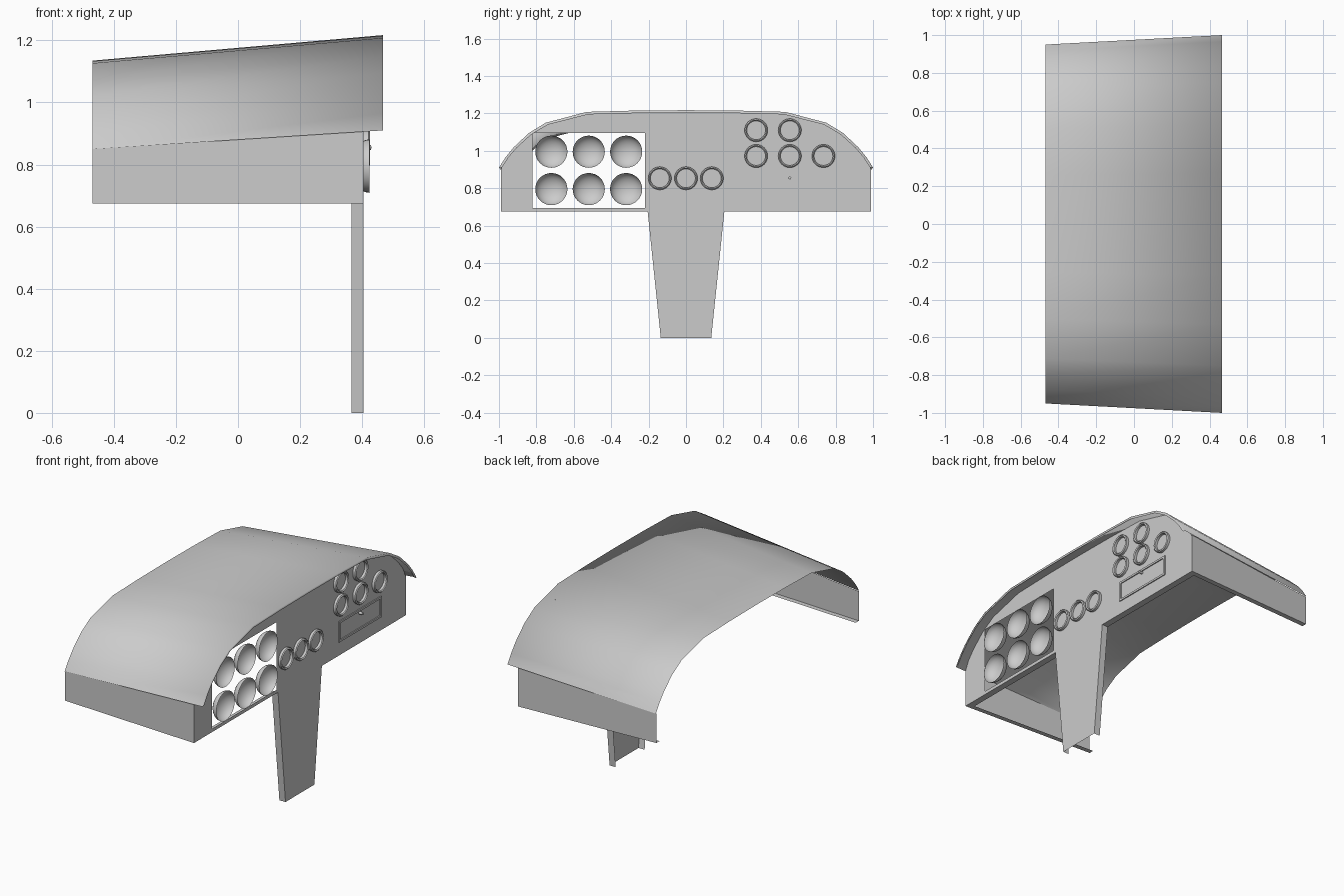
import bpy, bmesh, math
from mathutils import Vector

if "Cube" in bpy.data.objects:
    bpy.data.objects.remove(bpy.data.objects["Cube"])

grey = bpy.data.materials.new("plain grey")
grey.diffuse_color = (0.6, 0.6, 0.6, 1)
grey.use_nodes = True
grey.node_tree.nodes["Principled BSDF"].inputs["Base Color"].default_value = grey.diffuse_color

X_BACK, X_FRONT, X_PANEL, Z_SILL = -0.468, 0.467, 0.405, 0.675


def make(name, verts, faces, smooth=None):
    me = bpy.data.meshes.new(name)
    me.from_pydata([tuple(v) for v in verts], [], faces)
    me.materials.append(grey)
    ob = bpy.data.objects.new(name, me)
    bpy.context.collection.objects.link(ob)
    if smooth == "all":
        for p in me.polygons:
            p.use_smooth = True
    elif smooth:
        bpy.context.view_layer.objects.active = ob
        ob.select_set(True)
        bpy.ops.object.shade_smooth_by_angle(angle=math.radians(smooth))
        ob.select_set(False)
    return ob


def loft(name, rings, smooth=None):
    """Quads between successive open point rows."""
    n = len(rings[0])
    verts = [p for r in rings for p in r]
    faces = [(k * n + i, (k + 1) * n + i, (k + 1) * n + i + 1, k * n + i + 1)
             for k in range(len(rings) - 1) for i in range(n - 1)]
    return make(name, verts, faces, smooth)


def lathe(name, profile, y, z, segs=32, smooth=35):
    """Revolve (x, radius) points about an axis along x."""
    verts, faces, n = [], [], len(profile)
    for s in range(segs):
        a = 2 * math.pi * s / segs
        verts += [(x, y + r * math.cos(a), z + r * math.sin(a)) for x, r in profile]
    for s in range(segs):
        t = (s + 1) % segs
        faces += [(s * n + i, t * n + i, t * n + i + 1, s * n + i + 1) for i in range(n - 1)]
    ob = make(name, verts, faces, None)
    bm = bmesh.new()
    bm.from_mesh(ob.data)
    bmesh.ops.remove_doubles(bm, verts=bm.verts, dist=1e-5)
    bm.to_mesh(ob.data)
    bm.free()
    bpy.context.view_layer.objects.active = ob
    ob.select_set(True)
    bpy.ops.object.shade_smooth_by_angle(angle=math.radians(smooth))
    ob.select_set(False)
    return ob


# arched hood section at the front edge, mirrored across y = 0
half = [(1.0, .91), (.965, .965), (.92, 1.02), (.84, 1.095), (.75, 1.15),
        (.53, 1.208), (.27, 1.215)]
arch = [(-y, z) for y, z in half] + [(0, 1.217)] + half[::-1]


def section(x):
    """Hood section tapering towards the back."""
    t = (X_FRONT - x) / (X_FRONT - X_BACK)
    return [Vector((x, y * (1 - .05 * t), (.91 - .06 * t) + (z - .91) * (1 - .072 * t)))
            for y, z in arch]


# hood with a narrow front lip, fully smooth
lip = [Vector((X_FRONT, y * .985, .91 + (z - .91) * .955)) for y, z in arch]
loft("hood", [section(X_BACK), section(X_FRONT), lip], "all")

# front panel with centre pedestal and a rectangular instrument opening
top = [(p.y, p.z) for p in section(X_PANEL)]
top[0], top[-1] = (-.99, .9), (.99, .9)
outline = top + [(.99, Z_SILL), (.205, Z_SILL), (.135, 0),
                 (-.135, 0), (-.205, Z_SILL), (-.99, Z_SILL)]
opening = [(-.82, .695), (-.22, .695), (-.22, 1.095), (-.82, 1.095)]
# keep the outer top corner of the opening inside the arch
bm = bmesh.new()
for loop in (outline, opening):
    vs = [bm.verts.new((X_PANEL, y, z)) for y, z in loop]
    for a, b in zip(vs, vs[1:] + vs[:1]):
        bm.edges.new((a, b))
bmesh.ops.triangle_fill(bm, use_beauty=True, use_dissolve=False,
                        edges=bm.edges[:], normal=(1, 0, 0))
for f in bm.faces:
    f.normal_update()
    if f.normal.x < 0:
        f.normal_flip()
me = bpy.data.meshes.new("instrument_panel")
bm.to_mesh(me)
bm.free()
me.materials.append(grey)
bpy.context.collection.objects.link(bpy.data.objects.new("instrument_panel", me))

# side skins, folded sills and pedestal flanges on both sides
for s, side in ((1, "right"), (-1, "left")):
    loft(side + "_side_skin", [
        [(X_BACK, s * .945, .85), (X_PANEL, s * .99, .91)][::s],
        [(X_BACK, s * .945, Z_SILL), (X_PANEL, s * .99, Z_SILL)][::s],
        [(X_BACK, s * .915, Z_SILL), (X_PANEL, s * .96, Z_SILL)][::s]])
    loft(side + "_panel_sill", [
        [(X_PANEL, s * .205, Z_SILL), (X_PANEL, s * .99, Z_SILL)][::s],
        [(X_PANEL - .04, s * .205, Z_SILL), (X_PANEL - .04, s * .988, Z_SILL)][::s]])
    loft(side + "_pedestal_flange", [
        [(X_PANEL, s * .205, Z_SILL), (X_PANEL, s * .135, 0)][::s],
        [(X_PANEL - .04, s * .205, Z_SILL), (X_PANEL - .04, s * .135, 0)][::s]])

# six open bowls in the opening
bowl = [(.423 - .06 * math.cos(a), .086 * math.sin(a))
        for a in (math.radians(90 * i / 7) for i in range(8))]
for y in (-.72, -.52, -.32):
    for z in (.995, .795):
        lathe("gauge_bowl", bowl[::-1], y, z, smooth=60)

# small gauge rings
ring = [(.405, .05), (.42, .05), (.425, .056), (.42, .062), (.405, .062)]
spots = [(-.14, .853), (0, .853), (.138, .853), (.375, 1.11), (.555, 1.11),
         (.375, .972), (.555, .972), (.735, .972)]
for y, z in spots:
    lathe("gauge_ring", ring[::-1], y, z)


# glove box: raised frame around a flush door, with a knob
def rect(x, d):
    return [(x, .36 + d, .755 + d), (x, .757 - d, .755 + d),
            (x, .757 - d, .878 - d), (x, .36 + d, .878 - d), (x, .36 + d, .755 + d)]


loft("glove_box_frame", [rect(.405, .012), rect(.411, .012), rect(.411, 0), rect(.405, 0)])
lathe("glove_box_knob", [(.405, .008), (.428, .008), (.43, 0)], .555, .855, 12)
